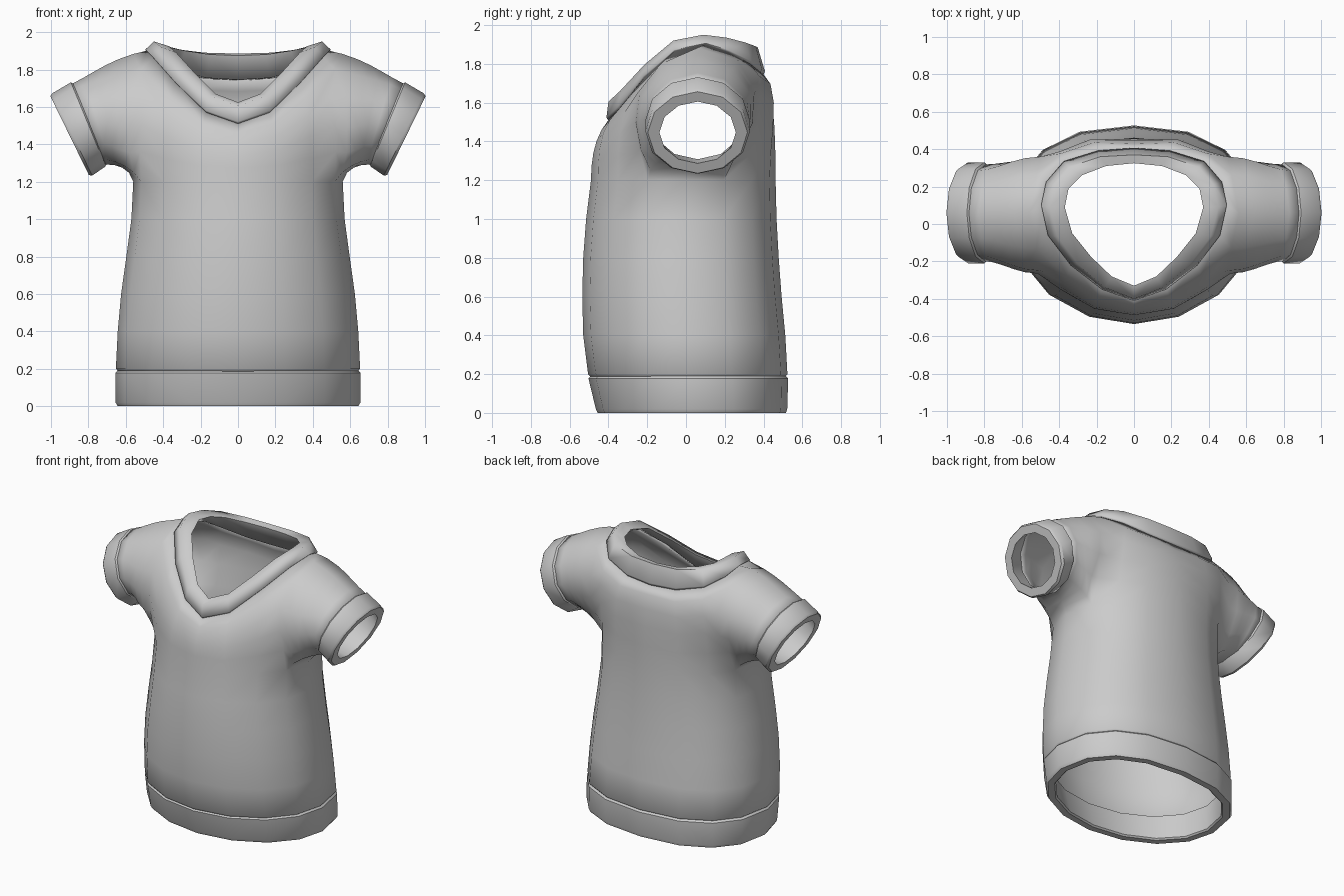
import bpy, bmesh, math
from mathutils import Vector as V

cube = bpy.data.objects.get("Cube")
if cube:
    bpy.data.objects.remove(cube)

fabric = bpy.data.materials.new("grey_fabric")
fabric.use_nodes = True
grey = (0.6, 0.6, 0.6, 1)
fabric.diffuse_color = grey
fabric.node_tree.nodes["Principled BSDF"].inputs["Base Color"].default_value = grey

HALF = 8          # columns from front centre round to back centre
SIDE = HALF // 2  # column under the arm


def finish(name, bm, thickness=0, angle=40):
    """Turn one half into a mirrored, smooth object."""
    mesh = bpy.data.meshes.new(name)
    bm.to_mesh(mesh)
    bm.free()
    mesh.materials.append(fabric)
    obj = bpy.data.objects.new(name, mesh)
    bpy.context.collection.objects.link(obj)
    mirror = obj.modifiers.new("mirror", "MIRROR")
    mirror.merge_threshold = 0.0005
    if thickness:
        shell = obj.modifiers.new("shell", "SOLIDIFY")
        shell.thickness = thickness
        shell.offset = -1
    bpy.ops.object.select_all(action="DESELECT")
    obj.select_set(True)
    bpy.context.view_layer.objects.active = obj
    bpy.ops.object.shade_smooth_by_angle(angle=math.radians(angle))


def skin(bm, rows, closed=False, skip=None):
    """Quads between successive rows of vertices."""
    for i, (low, high) in enumerate(zip(rows, rows[1:])):
        n = len(low)
        for j in range(n if closed else n - 1):
            k = (j + 1) % n
            if not (skip and skip(i, j)):
                bm.faces.new((low[j], low[k], high[k], high[j]))


def add(bm, points):
    return [bm.verts.new(p) for p in points]


def bezier(a, b, c, d, t):
    s = 1 - t
    return a * s**3 + b * 3 * s * s * t + c * 3 * s * t * t + d * t**3


def body_ring(z, half_width, front, back, inset=0):
    """Half an oval: round at the front, squarer at the back."""
    mid, depth = (front + back) / 2, (back - front) / 2 - inset
    ring = []
    for j in range(HALF + 1):
        a = math.pi * j / HALF
        power = 1 if j <= SIDE else .85
        across = 0 if j == HALF else math.sin(a) ** power
        along = math.copysign(abs(math.cos(a)) ** power, -math.cos(a))
        ring.append(V(((half_width - inset) * across, mid + depth * along, z)))
    return ring


# Sleeve end rings: the cuff start is tilted less than its outer end
AXIS = V((.9, 0, -.44))
UP_START, UP_END = V((.38, 0, .92)), V((.44, 0, .9))
CUFF_START, CUFF_END = V((.79, .06, 1.512)), V((.9, .06, 1.446))


def sleeve_ring(centre, up, radius, depth):
    angles = [math.tau * k / 12 for k in range(12)]
    return [centre + up * radius * math.cos(a) - V((0, depth * math.sin(a), 0))
            for a in angles]


# Neckline seam, front centre to back centre
seam = [V(p) for p in (
    (0, -.4, 1.51), (.17, -.34, 1.57), (.335, -.215, 1.73), (.455, -.06, 1.865),
    (.49, .1, 1.9), (.465, .22, 1.86), (.37, .33, 1.8), (.19, .385, 1.755),
    (0, .4, 1.745))]

# Body: rings from hem to underarm, then columns rising to the neckline
bm = bmesh.new()
sections = [(.175, .63, -.485, .505), (.2, .653, -.505, .523),
            (.4, .643, -.53, .512), (.6, .625, -.535, .493),
            (.8, .597, -.53, .478), (1, .57, -.515, .467),
            (1.2, .56, -.49, .462)]
rows = [add(bm, body_ring(*s)) for s in sections]
base = len(rows) - 1
STEPS = 5
arm_edges = {
    SIDE - 1: [(.525, -.24, 1.36), (.515, -.265, 1.5), (.5, -.25, 1.65), (.52, -.13, 1.8)],
    SIDE + 1: [(.53, .27, 1.36), (.51, .345, 1.5), (.5, .36, 1.66), (.52, .265, 1.82)],
}
shoulder = (.56, .06, 1.883)
for i in range(1, STEPS + 1):
    row = []
    for j in range(HALF + 1):
        a, d = rows[base][j].co, seam[j]
        rise = V((0, 0, d.z - a.z))
        if i == STEPS:
            p = d
        elif j in arm_edges:
            p = arm_edges[j][i - 1]
        elif j == SIDE:
            p = shoulder if i == STEPS - 1 else None
        else:
            pull = .25 if j < SIDE else .1
            c = a.lerp(d, pull)
            c.z = d.z - rise.z * pull
            # Shoulder blades fill out the upper back
            c.y += (-.03 if j < SIDE else .11) * abs(math.sin(math.tau * j / HALF))
            p = bezier(a, a + rise * .4, c, d, i / STEPS)
        row.append(bm.verts.new(p) if p else None)
    rows.append(row)
skin(bm, rows, skip=lambda i, j: base <= i < base + STEPS - 1 and j in (SIDE - 1, SIDE))

# Sleeve: grows from the arm opening to the cuff
arm = rows[base:base + STEPS]
opening = ([arm[-1][SIDE]] + [r[SIDE - 1] for r in reversed(arm)]
           + [arm[0][SIDE]] + [r[SIDE + 1] for r in arm])
target = sleeve_ring(CUFF_START + AXIS * .02, UP_START, .234, .258)
tube = [opening]
for t in (.2, .4, .6, .8, 1):
    ring = []
    for v, end in zip(opening, target):
        reach = (end - v.co).length
        under = v in arm[0]
        start = V((.4, 0, -.12))
        if under:
            start = V((.1, 0, .5)) if v is arm[0][SIDE] else V((.2, 0, .35))
        brake = AXIS * reach * (.1 if under else .35)
        ring.append(bezier(v.co, v.co + start * reach, end - brake, end, t))
    tube.append(add(bm, ring))
skin(bm, tube, closed=True)
finish("shirt_body", bm, thickness=.015, angle=75)

# Hem band: outer wall up, then down the inside
bm = bmesh.new()
bottom, top = (.643, -.455, .515), (.655, -.503, .527)
profile = [body_ring(0, *bottom), body_ring(.02, .655, -.465, .522),
           body_ring(.178, *top), body_ring(.193, *top, .015),
           body_ring(.193, *top, .055), body_ring(.01, *bottom, .055),
           body_ring(0, *bottom, .045)]
rows = [add(bm, r) for r in profile]
skin(bm, rows + rows[:1])
finish("hem_band", bm)

# Cuffs: outer wall, end rim and inner wall
bm = bmesh.new()
rows = [add(bm, sleeve_ring(*s)) for s in (
    (CUFF_START, UP_START, .23, .255),
    (CUFF_START + AXIS * .012, UP_START, .244, .27),
    (CUFF_END - AXIS * .015, UP_END, .244, .27),
    (CUFF_END, UP_END, .234, .257),
    (CUFF_END, UP_END, .177, .197),
    (CUFF_START, UP_START, .222, .24))]
skin(bm, rows + rows[:1], closed=True)
finish("sleeve_cuffs", bm)

# Collar band: raised strip round the neckline
crest = [V(p) for p in (
    (0, -.4, 1.605), (.155, -.34, 1.66), (.3, -.215, 1.795), (.41, -.065, 1.92),
    (.45, .09, 1.95), (.425, .21, 1.935), (.345, .305, 1.91), (.18, .36, 1.89),
    (0, .37, 1.885))]
inner = [V(p) for p in (
    (0, -.33, 1.625), (.12, -.28, 1.67), (.23, -.175, 1.78), (.33, -.05, 1.89),
    (.37, .09, 1.925), (.35, .19, 1.915), (.28, .26, 1.9), (.15, .31, 1.88),
    (0, .325, 1.875))]
bulge = [V((s.x * 1.025, s.y * 1.03, s.z)).lerp(c, .12) for s, c in zip(seam, crest)]
tuck = []
for p, s in zip(inner, seam):
    q = p.lerp(s, .45)
    q.z = s.z
    tuck.append(q)
bm = bmesh.new()
rows = [add(bm, r) for r in (seam, bulge, crest, inner, tuck)]
skin(bm, rows + rows[:1])
finish("collar_band", bm, angle=75)
